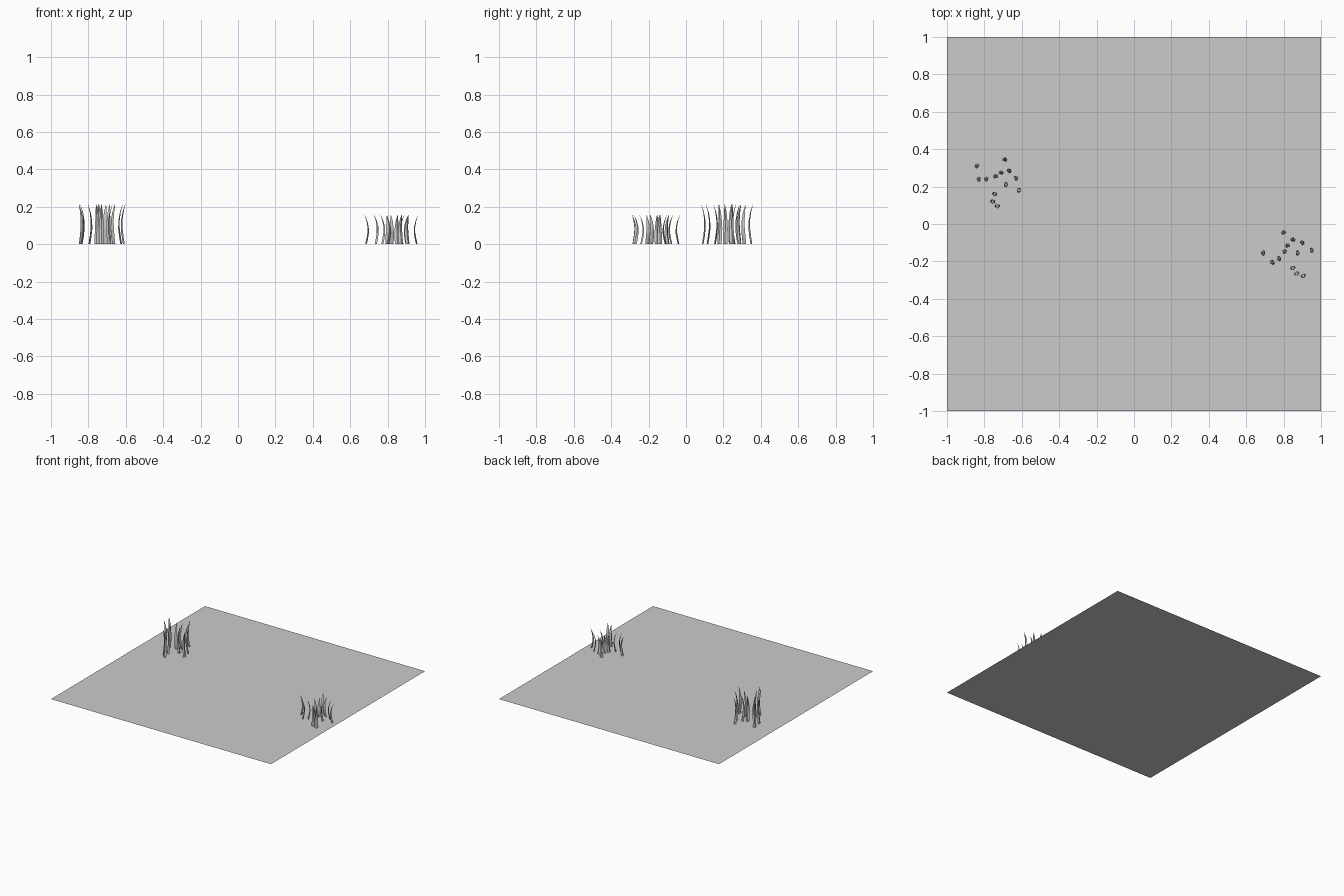
import bpy, bmesh, math
from mathutils import Vector

if "Cube" in bpy.data.objects:
    bpy.data.objects.remove(bpy.data.objects["Cube"])

# Ground sheet
bpy.ops.mesh.primitive_plane_add(size=2)
bpy.context.object.name = "ground"

# Blade profile: (height fraction, outward offset, half width, half thickness)
PROFILE = [(0, 0.004, 0.012, 0.006), (0.2, -0.003, 0.0125, 0.006),
           (0.4, -0.008, 0.012, 0.0055), (0.6, -0.007, 0.010, 0.0045),
           (0.8, 0.0, 0.007, 0.003), (1.0, 0.013, 0.001, 0.0006)]


def add_blade(bm, x, y, angle, height):
    """Bowed, tapering grass blade whose tip leans along the angle."""
    out = Vector((math.cos(angle), math.sin(angle), 0))
    side = Vector((-out.y, out.x, 0))
    rings = []
    for f, off, w, t in PROFILE:
        c = Vector((x, y, f * height)) + out * off
        rings.append([bm.verts.new(c + p) for p in
                      (side * w, out * t, side * -w, out * -t * 0.4)])
    for a, b in zip(rings, rings[1:]):
        for i in range(4):
            j = (i + 1) % 4
            bm.faces.new((a[i], a[j], b[j], b[i]))
    bm.faces.new(rings[0])
    bm.faces.new(rings[-1])


def make_tuft(name, centre, height, spots):
    bm = bmesh.new()
    for x, y in spots:
        angle = math.atan2(y - centre[1], x - centre[0])
        add_blade(bm, x, y, angle, height)
    bmesh.ops.recalc_face_normals(bm, faces=bm.faces[:])
    mesh = bpy.data.meshes.new(name)
    bm.to_mesh(mesh)
    bm.free()
    bpy.context.collection.objects.link(bpy.data.objects.new(name, mesh))


# Tall tuft on the left, short tuft on the right
make_tuft("tall_grass_tuft", (-0.73, 0.22), 0.213, [
    (-0.84, 0.31), (-0.83, 0.24), (-0.79, 0.24), (-0.74, 0.255), (-0.71, 0.275),
    (-0.667, 0.285), (-0.69, 0.345), (-0.63, 0.245), (-0.615, 0.18),
    (-0.685, 0.21), (-0.745, 0.16), (-0.755, 0.12), (-0.73, 0.095)])
make_tuft("short_grass_tuft", (0.83, -0.16), 0.155, [
    (0.80, -0.045), (0.85, -0.083), (0.90, -0.10), (0.95, -0.14), (0.875, -0.155),
    (0.82, -0.115), (0.805, -0.147), (0.775, -0.185), (0.74, -0.205),
    (0.69, -0.155), (0.85, -0.235), (0.87, -0.265), (0.905, -0.277)])
